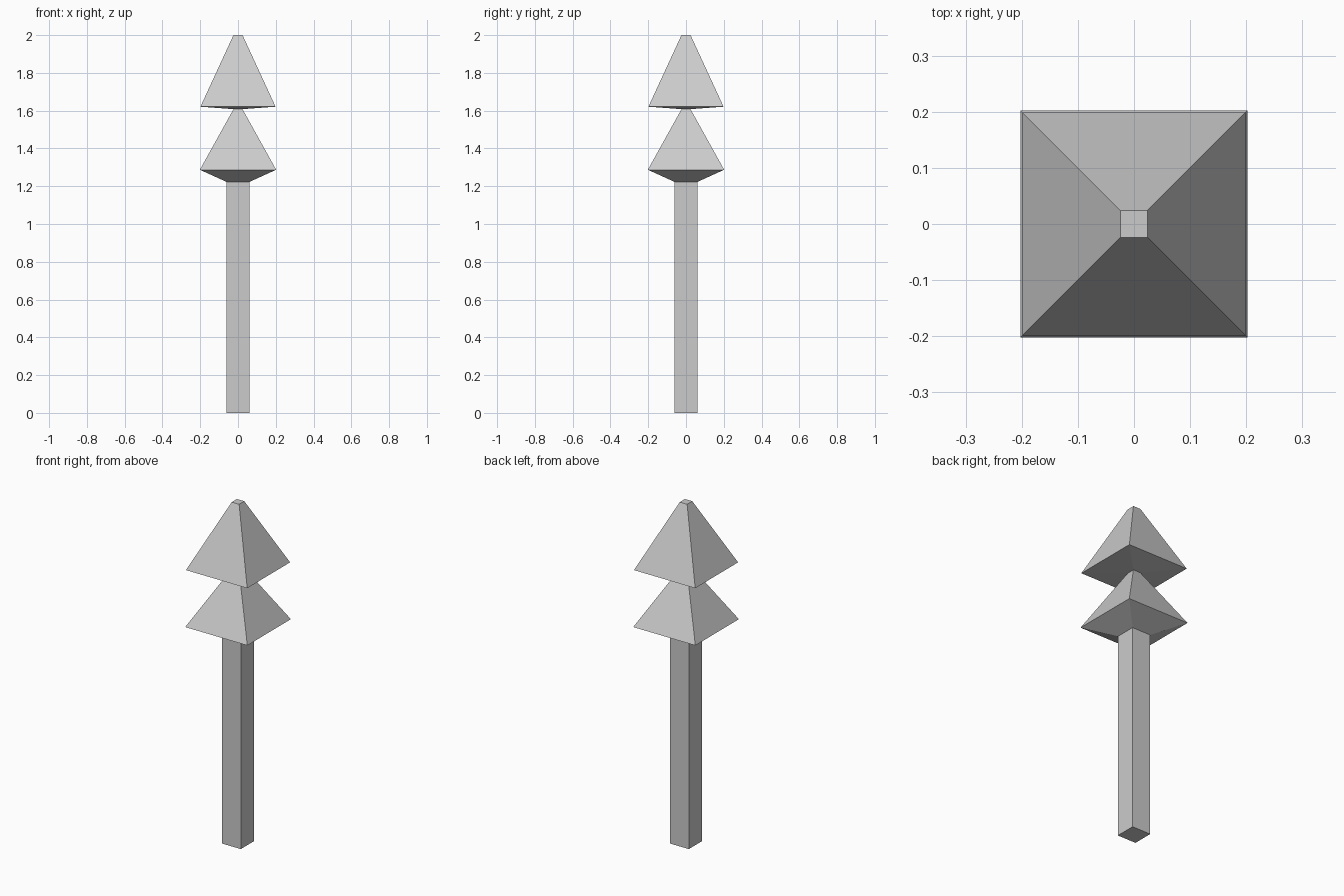
import bpy, bmesh

if "Cube" in bpy.data.objects:
    bpy.data.objects.remove(bpy.data.objects["Cube"])


def square_stack(name, sections):
    """Loft square rings given as (z, half_width), capped at both ends."""
    bm = bmesh.new()
    rings = [[bm.verts.new((sx * h, sy * h, z))
              for sx, sy in ((-1, -1), (1, -1), (1, 1), (-1, 1))]
             for z, h in sections]
    for low, high in zip(rings, rings[1:]):
        for i in range(4):
            j = (i + 1) % 4
            bm.faces.new((low[i], low[j], high[j], high[i]))
    bm.faces.new(rings[0][::-1])
    bm.faces.new(rings[-1])
    bmesh.ops.recalc_face_normals(bm, faces=bm.faces)
    mesh = bpy.data.meshes.new(name)
    bm.to_mesh(mesh)
    bm.free()
    obj = bpy.data.objects.new(name, mesh)
    bpy.context.collection.objects.link(obj)
    return obj


# One continuous skin: trunk, lower foliage, pinched neck, upper foliage, blunt tip
square_stack("tree", [
    (0.0, 0.061), (1.223, 0.061),
    (1.287, 0.202), (1.608, 0.024),
    (1.621, 0.199), (2.0, 0.024),
])
